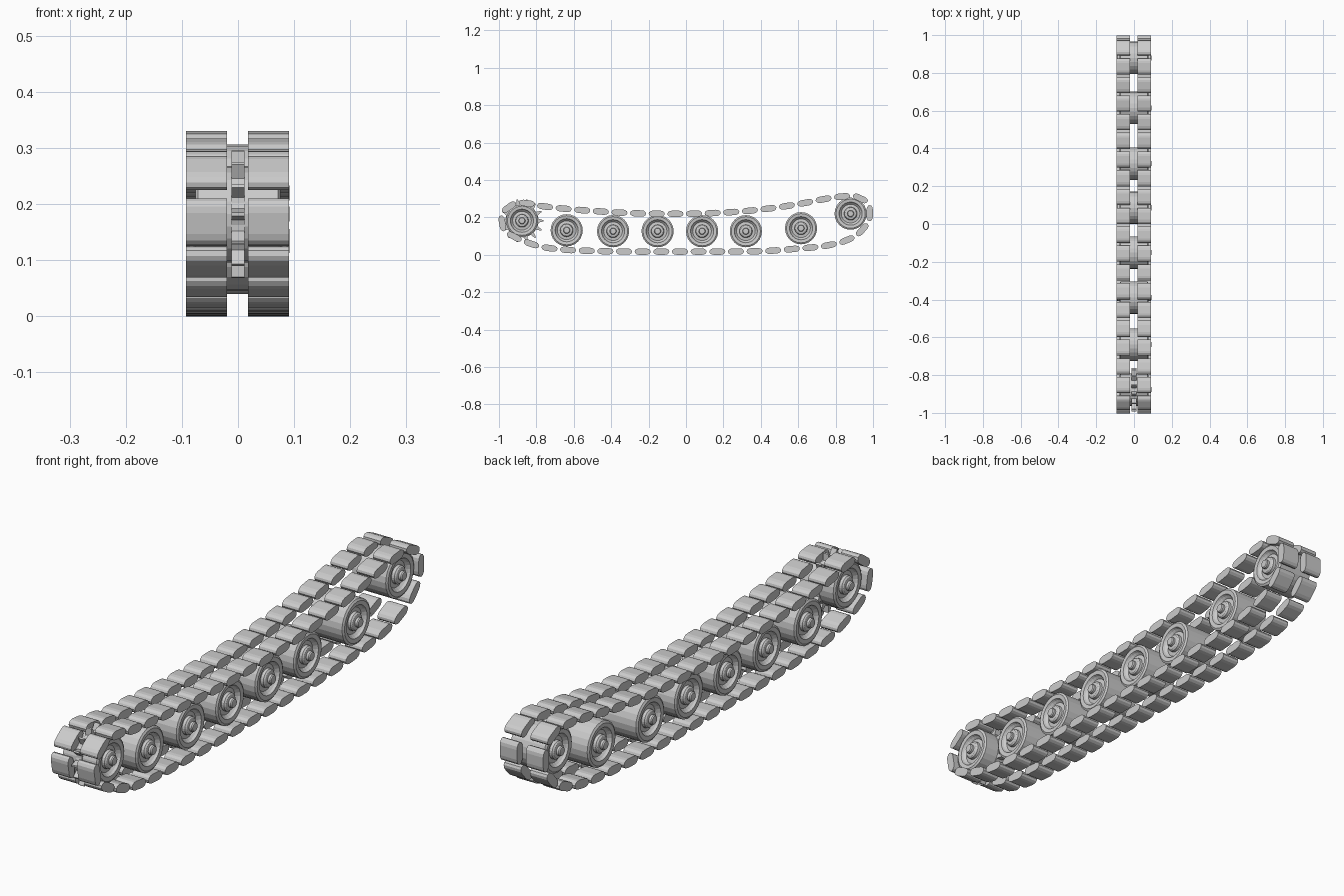
import bpy, bmesh
from math import pi, sin, cos, atan2
from mathutils import Vector, Matrix

if "Cube" in bpy.data.objects:
    bpy.data.objects.remove(bpy.data.objects["Cube"])


def make_object(name, bm, smooth=None):
    bmesh.ops.recalc_face_normals(bm, faces=bm.faces)
    me = bpy.data.meshes.new(name)
    bm.to_mesh(me)
    bm.free()
    ob = bpy.data.objects.new(name, me)
    bpy.context.collection.objects.link(ob)
    if smooth:
        bpy.ops.object.select_all(action='DESELECT')
        ob.select_set(True)
        bpy.context.view_layer.objects.active = ob
        bpy.ops.object.shade_smooth_by_angle(angle=smooth)
    return ob


def add_prism(bm, outline, x0, x1):
    """Extrude a y-z outline from x0 to x1."""
    a = [bm.verts.new((x0, y, z)) for y, z in outline]
    b = [bm.verts.new((x1, y, z)) for y, z in outline]
    n = len(outline)
    bm.faces.new(a)
    bm.faces.new(b[::-1])
    for i in range(n):
        j = (i + 1) % n
        bm.faces.new((a[i], b[i], b[j], a[j]))


# Wheels: stepped profile (radius, x) mirrored and turned about the x axle
HALF = [(0.010, 0.092), (0.015, 0.091), (0.018, 0.087), (0.018, 0.078),
        (0.029, 0.076), (0.034, 0.071), (0.035, 0.060), (0.050, 0.058),
        (0.058, 0.066), (0.062, 0.074), (0.078, 0.076), (0.086, 0.071)]
PROFILE = HALF + [(r, -x) for r, x in reversed(HALF)]
SIDES = 24


def wheel(name, y, z):
    bm = bmesh.new()
    rings = [[bm.verts.new((x, y + r * cos(2 * pi * k / SIDES), z + r * sin(2 * pi * k / SIDES)))
              for k in range(SIDES)] for r, x in PROFILE]
    for a, b in zip(rings, rings[1:]):
        for k in range(SIDES):
            j = (k + 1) % SIDES
            bm.faces.new((a[k], a[j], b[j], b[k]))
    bm.faces.new(rings[0])
    bm.faces.new(rings[-1][::-1])
    return make_object(name, bm)


SPROCKET = (-0.877, 0.182)
wheel("drive_wheel", *SPROCKET)
wheel("idler_wheel", 0.88, 0.220)
ROAD = [(-0.638, 0.131), (-0.39, 0.126), (-0.152, 0.126),
        (0.086, 0.126), (0.32, 0.126), (0.615, 0.142)]
for i, (y, z) in enumerate(ROAD):
    wheel(f"road_wheel_{i + 1}", y, z)

# Toothed ring around the middle of the drive wheel
TEETH = 14
ring = []
for i in range(TEETH):
    for da, r in ((-0.5, 0.088), (-0.25, 0.09), (-0.06, 0.116), (0.06, 0.116), (0.25, 0.09)):
        a = 2 * pi * (i + da) / TEETH
        ring.append((SPROCKET[0] + r * cos(a), SPROCKET[1] + r * sin(a)))
bm = bmesh.new()
add_prism(bm, ring, -0.012, 0.012)
make_object("drive_teeth", bm)

# Track centre line (y, z), starting at the front end and running over the top
PATH = [(-0.982, 0.168), (-0.968, 0.235), (-0.89, 0.277), (-0.754, 0.258),
        (-0.635, 0.245), (-0.40, 0.228), (-0.20, 0.220), (0.05, 0.220),
        (0.30, 0.232), (0.50, 0.255), (0.65, 0.280), (0.76, 0.301),
        (0.88, 0.313), (0.955, 0.288), (0.982, 0.230), (0.960, 0.155),
        (0.89, 0.093), (0.80, 0.060), (0.70, 0.042), (0.56, 0.030),
        (0.42, 0.020), (0.20, 0.017), (-0.05, 0.017), (-0.30, 0.017),
        (-0.55, 0.022), (-0.70, 0.032), (-0.80, 0.050), (-0.90, 0.088),
        (-0.957, 0.122)]
P = [Vector(p) for p in PATH]
N = len(P)
pts = []
for i in range(N):
    p0, p1, p2, p3 = P[i - 1], P[i], P[(i + 1) % N], P[(i + 2) % N]
    for k in range(12):
        t = k / 12
        pts.append(0.5 * (2 * p1 + (p2 - p0) * t + (2 * p0 - 5 * p1 + 4 * p2 - p3) * t * t
                          + (3 * p1 - p0 - 3 * p2 + p3) * t ** 3))
pts.append(pts[0])
dist = [0.0]
for a, b in zip(pts, pts[1:]):
    dist.append(dist[-1] + (b - a).length)
total = dist[-1]


def at(s):
    s %= total
    for i in range(len(pts) - 1):
        if dist[i + 1] >= s:
            return pts[i].lerp(pts[i + 1], (s - dist[i]) / (dist[i + 1] - dist[i]))
    return pts[-1]


# Rounded link pads in two rows
count = round(total / 0.1)
pitch = total / count
LENGTH, THICK = 0.086, 0.034
pill = []
for side in (1, -1):
    for k in range(7):
        a = -pi / 2 + pi * k / 6
        pill.append((side * (LENGTH / 2 - 0.024 + 0.024 * cos(a)), side * THICK / 2 * sin(a)))
for label, x0, x1 in (("left", -0.093, -0.02), ("right", 0.018, 0.091)):
    bm = bmesh.new()
    for i in range(count):
        s = i * pitch
        c = at(s)
        d = at(s + 0.035) - at(s - 0.035)
        rot = Matrix.Rotation(atan2(d.y, d.x), 2)
        add_prism(bm, [c + rot @ Vector(p) for p in pill], x0, x1)
    make_object(f"track_links_{label}", bm)
